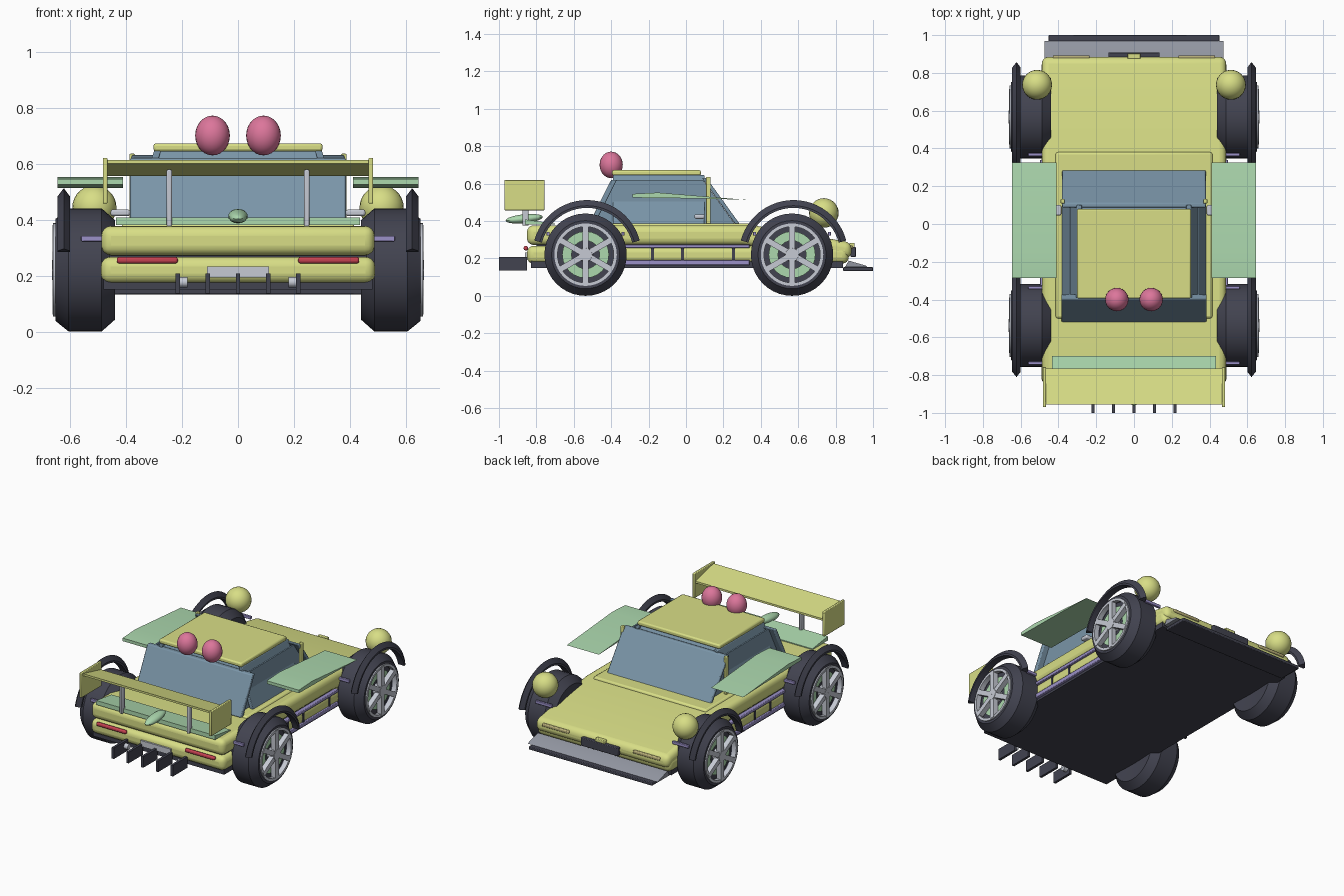
import bpy, bmesh, math
from mathutils import Matrix, Vector

if "Cube" in bpy.data.objects:
    bpy.data.objects.remove(bpy.data.objects["Cube"])


def colour(name, r, g, b):
    lin = lambda c: ((c / 255 + 0.055) / 1.055) ** 2.4
    m = bpy.data.materials.new(name)
    m.diffuse_color = (lin(r), lin(g), lin(b), 1)
    m.use_nodes = True
    m.node_tree.nodes["Principled BSDF"].inputs["Base Color"].default_value = m.diffuse_color
    return m


YELLOW = colour("body_yellow", 216, 222, 134)
MINT = colour("mint", 172, 216, 174)
GLASS = colour("glass_blue", 122, 149, 168)
DARK = colour("tyre_dark", 66, 67, 80)
PURPLE = colour("purple", 155, 145, 200)
PINK = colour("pink", 220, 118, 155)
RED = colour("lamp_red", 195, 65, 80)
SILVER = colour("silver", 198, 202, 212)
GREY = colour("grey", 145, 149, 160)
TAN = colour("lamp_tan", 186, 176, 122)


def finish(bm, name, mat, bevel=0, segs=2, smooth=True):
    bmesh.ops.recalc_face_normals(bm, faces=bm.faces)
    me = bpy.data.meshes.new(name)
    bm.to_mesh(me)
    bm.free()
    me.materials.append(mat)
    ob = bpy.data.objects.new(name, me)
    bpy.context.collection.objects.link(ob)
    bpy.context.view_layer.objects.active = ob
    ob.select_set(True)
    if bevel:
        mod = ob.modifiers.new("bevel", 'BEVEL')
        mod.width, mod.segments, mod.limit_method = bevel, segs, 'ANGLE'
    if smooth:
        bpy.ops.object.shade_smooth_by_angle(angle=math.radians(35))
    ob.select_set(False)
    return ob


def box(name, mat, x, y, z, bevel=0, segs=2):
    bm = bmesh.new()
    bmesh.ops.create_cube(bm, size=1)
    for v in bm.verts:
        v.co = [a[0] + (c + .5) * (a[1] - a[0]) for a, c in zip((x, y, z), v.co)]
    return finish(bm, name, mat, bevel, segs)


def prism(name, mat, pts, lo, hi, axis='x', bevel=0, segs=2):
    """Extrude a (y, z) outline along x, or an (x, z) outline along y."""
    bm = bmesh.new()
    put = (lambda p, t: (t, p[0], p[1])) if axis == 'x' else (lambda p, t: (p[0], t, p[1]))
    a = [bm.verts.new(put(p, lo)) for p in pts]
    b = [bm.verts.new(put(p, hi)) for p in pts]
    bm.faces.new(a)
    bm.faces.new(b[::-1])
    n = len(pts)
    for i in range(n):
        bm.faces.new((a[i], b[i], b[(i + 1) % n], a[(i + 1) % n]))
    return finish(bm, name, mat, bevel, segs)


def ball(name, mat, centre, radii, u=24, v=14):
    bm = bmesh.new()
    bmesh.ops.create_uvsphere(bm, u_segments=u, v_segments=v, radius=1)
    for w in bm.verts:
        w.co = Vector(centre) + Vector(c * r for c, r in zip(w.co, radii))
    return finish(bm, name, mat)


def ring(name, mat, prof, s, y, z, start=0, end=360, n=40):
    """Turn a closed (x, radius) outline about an x-parallel axle."""
    bm = bmesh.new()
    full = end - start == 360
    rows = []
    for k in range(n if full else n + 1):
        a = math.radians(start + (end - start) * k / n)
        rows.append([bm.verts.new((s * x, y + r * math.cos(a), z + r * math.sin(a)))
                     for x, r in prof])
    m = len(prof)
    for k in range(n):
        p, q = rows[k], rows[(k + 1) % len(rows)]
        for i in range(m):
            j = (i + 1) % m
            bm.faces.new((p[i], p[j], q[j], q[i]))
    if not full:
        bm.faces.new(rows[0])
        bm.faces.new(rows[-1])
    return finish(bm, name, mat)


# Body shell
prism("upper_body", YELLOW, [(-.85, .272), (.3, .272), (.885, .2), (.885, .285), (.36, .377),
                             (-.85, .377)], -.488, .488, 'x', .035, 4)
box("lower_body", YELLOW, (-.49, .49), (-.85, .87), (.172, .267), .035, 4)
box("floor_pan", DARK, (-.48, .48), (-.83, .84), (.15, .185))
box("body_core", DARK, (-.46, .46), (-.8, .82), (.25, .29))
box("cabin_surround", YELLOW, (-.415, .415), (-.5, .38), (.36, .388), .012)

# Cabin glass, as a tapered core with leaning panes
prism("glass_core", GLASS, [(-.46, .38), (.25, .38), (.07, .645), (-.36, .645)], -.29, .29)
prism("front_window", GLASS, [(.29, .38), (.265, .38), (.085, .63), (.11, .63)], -.38, .38, 'x', .006)
prism("rear_window", GLASS, [(-.52, .38), (-.49, .38), (-.37, .62), (-.4, .62)], -.385, .385, 'x', .006)
for s in (-1, 1):
    prism("side_window", GLASS, [(s * .385, .38), (s * .36, .38), (s * .275, .645), (s * .3, .645)],
          -.39, .1, 'y', .004)
    prism("window_corner", GLASS, [(.26, .385), (.09, .62), (-.39, .62), (-.49, .385)],
          s * .335, s * .345)
    box("pillar", YELLOW, (s * .368, s * .388), (.108, .132), (.37, .635), .004)
    box("mirror", SILVER, (s * .385, s * .455), (.045, .1), (.412, .436), .008)
box("roof", YELLOW, (-.302, .302), (-.395, .08), (.643, .672), .009)

for s in (-1, 1):
    # Roof and front balls
    ball("roof_ball", PINK, (s * .091, -.4, .7), (.062, .062, .071))
    ball("front_ball", YELLOW, (s * .513, .737, .443), (.079, .079, .079))
    # Side wings
    prism("side_wing", MINT, [(-.285, .545), (-.15, .552), (.325, .513), (.1, .52), (-.285, .525)],
          s * .41, s * .645)
    # Sill strips
    box("upper_sill_strip", PURPLE, (s * .47, s * .498), (-.34, .34), (.255, .275), .004)
    box("lower_sill_strip", PURPLE, (s * .47, s * .498), (-.34, .34), (.165, .192), .004)
    for y in (-.18, -.02, .255):
        box("sill_gap", DARK, (s * .48, s * .494), (y - .008, y + .008), (.192, .255))
    # Lamps
    box("tail_lamp", RED, (s * .215, s * .433), (-.868, -.845), (.243, .266), .008)
    box("head_lamp", TAN, (s * .235, s * .43), (.872, .893), (.25, .27), .006)
    # Rear wing mounts and end plates
    box("wing_end_plate", YELLOW, (s * .466, s * .483), (-.97, -.757), (.457, .62), .004)
    box("wing_support", SILVER, (s * .236, s * .255), (-.875, -.842), (.375, .578), .005)
    ring("exhaust", SILVER, [(.18, .001), (.18, .018), (.216, .018), (.216, .001)], s, -.88, .176, n=12)

    # Wheels
    for y in (-.537, .567):
        c = .22
        ring("tyre", DARK, [(.45, .001), (.44, .178), (.487, .22), (.605, .22), (.652, .182),
                            (.652, .162), (.62, .155), (.615, .001)], s, y, c)
        ring("rim", SILVER, [(.63, .15), (.63, .167), (.66, .167), (.66, .15)], s, y, c)
        ring("brake_disc", MINT, [(.61, .075), (.61, .125), (.63, .125), (.63, .075)], s, y, c, n=24)
        ring("hub", SILVER, [(.61, .001), (.61, .04), (.665, .035), (.665, .001)], s, y, c, n=16)
        for k in range(6):
            ob = box("spoke", SILVER, (s * .63, s * .663), (-.016, .016), (.02, .16))
            ob.data.transform(Matrix.Translation((0, y, c)) @ Matrix.Rotation(k * math.pi / 3, 4, 'X'))
        # Mudguard arch
        ring("wheel_arch", DARK, [(.6, .25), (.6, .262), (.622, .292), (.645, .262), (.645, .25)],
             s, y + .008, c, 15, 165, 24)
        # Suspension rods
        for d in (-.2, .2):
            box("suspension_rod", PURPLE, (s * .44, s * .56), (y + d - .008, y + d + .008),
                (.322, .342), .003)

# Rear wing, lip and spindle
prism("rear_wing", YELLOW, [(-.955, .6), (-.955, .613), (-.765, .568), (-.765, .555)], -.472, .472)
prism("rear_lip", MINT, [(-.7, .38), (-.7, .386), (-.86, .408), (-.86, .38)], -.435, .435)
spindle = ball("spindle", MINT, (0, 0, 0), (.035, .1, .024), 16, 10)
spindle.data.transform(Matrix.Translation((0, -.865, .412)) @ Matrix.Rotation(.1, 4, 'X'))

# Rear plate and diffuser fins
box("rear_plate", SILVER, (-.11, .11), (-.862, -.84), (.193, .232))
for x in (-.216, -.108, 0, .108, .216):
    box("diffuser_fin", DARK, (x - .008, x + .008), (-1, -.85), (.135, .208))

# Front splitter and badge plate
box("splitter", DARK, (-.452, .452), (.84, 1), (.133, .153), .004)
prism("splitter_top", GREY, [(.85, .153), (.97, .153), (.96, .162), (.87, .188)], -.475, .475)
box("front_plate", DARK, (-.135, .135), (.88, .908), (.208, .262), .004)
box("front_stud", YELLOW, (-.035, .035), (.875, .902), (.25, .282), .004)
